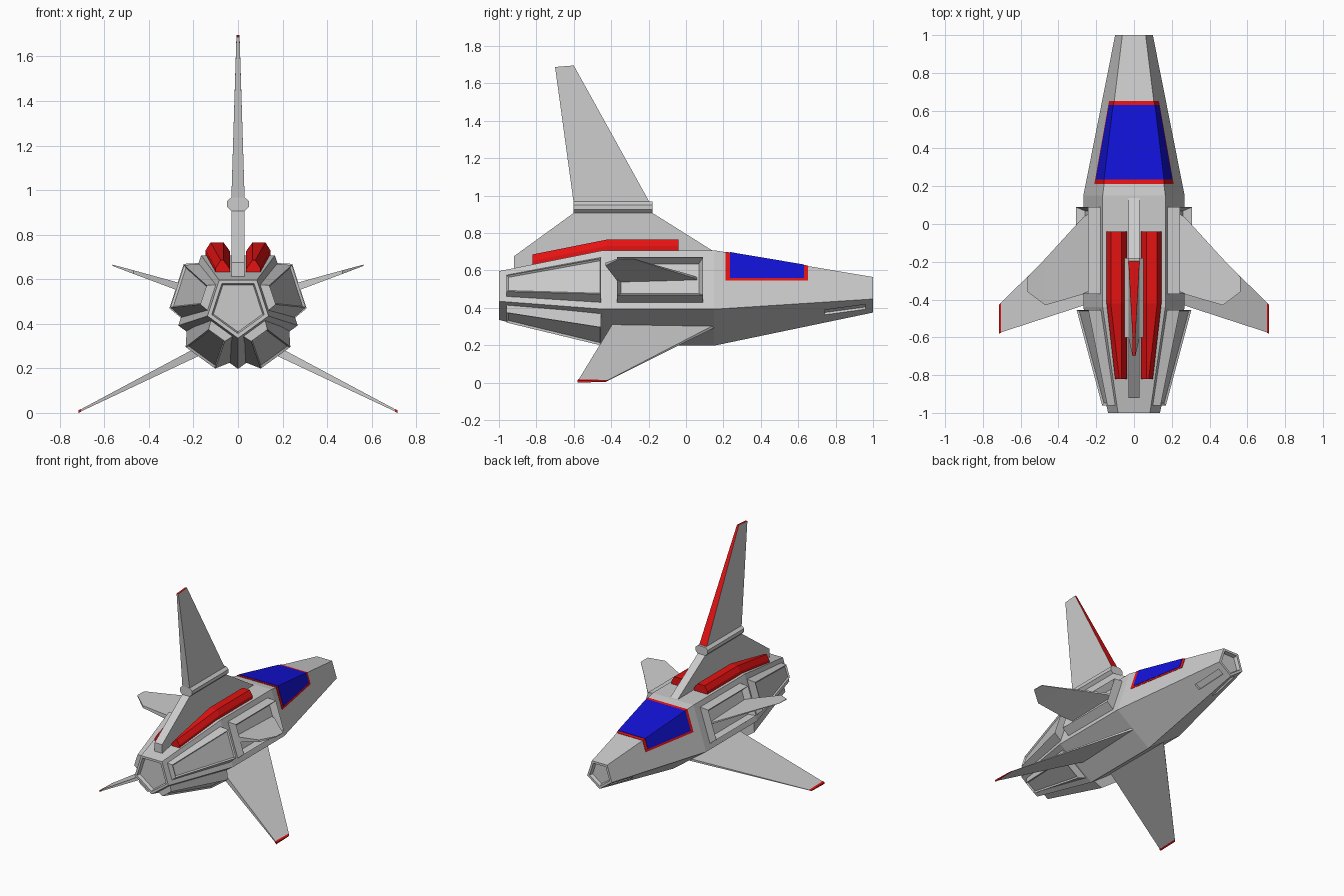
import bpy, bmesh
from math import sin, cos, radians
from mathutils import Vector

if "Cube" in bpy.data.objects:
    bpy.data.objects.remove(bpy.data.objects["Cube"])

AXIS = 0.484            # height of the hull axis
SIDES = ((1, "left"), (-1, "right"))


def material(name, rgb):
    m = bpy.data.materials.new(name)
    m.use_nodes = True
    m.diffuse_color = (*rgb, 1)
    m.node_tree.nodes["Principled BSDF"].inputs["Base Color"].default_value = (*rgb, 1)
    return m


GREY = material("hull grey", (0.6, 0.6, 0.6))
RED = material("trim red", (0.78, 0.006, 0.006))
BLUE = material("canopy blue", (0.006, 0.006, 0.68))


def loft(name, rings, mats, side=1, edit=None):
    """Skin equal rings of points, cap both ends, optionally edit the mesh."""
    bm = bmesh.new()
    rows = [[bm.verts.new((side * p[0], p[1], p[2])) for p in r] for r in rings]
    n = len(rows[0])
    for a, b in zip(rows, rows[1:]):
        for i in range(n):
            j = (i + 1) % n
            bm.faces.new((a[i], a[j], b[j], b[i]))
    bm.faces.new(rows[0])
    bm.faces.new(rows[-1])
    bmesh.ops.recalc_face_normals(bm, faces=bm.faces)
    bm.normal_update()
    if edit:
        edit(bm)
    me = bpy.data.meshes.new(name)
    bm.to_mesh(me)
    bm.free()
    for m in mats:
        me.materials.append(m)
    ob = bpy.data.objects.new(name, me)
    bpy.context.collection.objects.link(ob)
    return ob


def sink(bm, faces, width, depth):
    bmesh.ops.inset_individual(bm, faces=faces, thickness=width, depth=-depth)


def radius(y):
    """Circumradius of the five-sided hull at a station."""
    if y < -0.44:
        return 0.144 + 0.138 * (y + 1) / 0.56
    if y > 0.15:
        return 0.282 - 0.177 * (y - 0.15) / 0.85
    return 0.282


def penta(r, y):
    angles = [radians(-90 + 72 * i) for i in range(5)]
    return [(r * cos(a), y, AXIS + r * sin(a)) for a in angles]


def on_face(angle, d, t, y):
    """Point at distance d along a hull face's normal and t across it."""
    a = radians(angle)
    return (d * cos(a) - t * sin(a), y, AXIS + d * sin(a) + t * cos(a))


def block(angle, y, low, high, base, outer):
    """Trapezoid section standing on a hull face."""
    return [on_face(angle, low, -base, y), on_face(angle, high, -outer, y),
            on_face(angle, high, outer, y), on_face(angle, low, base, y)]


def sink_outer(angle, side, width, depth):
    n = Vector((side * cos(radians(angle)), 0, sin(radians(angle))))

    def edit(bm):
        sink(bm, [max(bm.faces, key=lambda f: f.normal.dot(n))], width, depth)
    return edit


# Hull with hollow nozzle and nose opening
def hull_ends(bm):
    for sign in (-1, 1):
        f = max(bm.faces, key=lambda f: f.normal.y * sign)
        bmesh.ops.inset_individual(bm, faces=[f], thickness=0.02)
        sink(bm, [f], 0.008, 0.025)


hull = loft("hull", [penta(radius(y), y) for y in (-1, -0.44, 0.15, 1)], [GREY], edit=hull_ends)

# Slots below the nose
for s, word in SIDES:
    cutter = loft(word + "_slot_cutter",
                  [block(-54, y, 0.809 * radius(y) - 0.015, 0.809 * radius(y) + 0.03, 0.022, 0.022)
                   for y in (0.74, 0.96)], [GREY], s)
    cutter.hide_render = True
    mod = hull.modifiers.new("slot", "BOOLEAN")
    mod.operation = "DIFFERENCE"
    mod.solver = "EXACT"
    mod.object = cutter
    bpy.context.view_layer.objects.active = hull
    bpy.ops.object.modifier_apply(modifier=mod.name)
    bpy.data.objects.remove(cutter)


# Canopy: red frame plate with the blue glass just above it
def canopy(name, y0, y1, low, lift, mat):
    rings = []
    for y in (y0, y1):
        ring = []
        for r, order in ((radius(y) + lift, 1), (radius(y) - 0.003, -1)):
            side, top = penta(r, y)[1:3]
            k = (low - side[2]) / (top[2] - side[2])
            edge = (side[0] + k * (top[0] - side[0]), y, low)
            strip = [edge, top, (-top[0], y, top[2]), (-edge[0], y, low)]
            ring += strip[::order]
        rings.append(ring)
    loft(name, rings, [mat])


canopy("canopy_frame", 0.212, 0.652, 0.55, 0.003, RED)
canopy("canopy_glass", 0.235, 0.63, 0.565, 0.006, BLUE)

# Dorsal pylon
outline = [(0.15, 0.705), (-0.18, 0.912), (-0.6, 0.912), (-0.92, 0.68), (-0.92, 0.6), (-0.44, 0.66)]
loft("dorsal_pylon", [[(x, y, z) for y, z in outline] for x in (-0.03, 0.03)], [GREY])

# Fin collar
collar = [(0.03, 0.91), (0.05, 0.93), (0.05, 0.955), (0.03, 0.972)]
collar += [(-x, z) for x, z in collar[::-1]]
loft("fin_collar", [[(x, y, z) for x, z in collar] for y in (-0.602, -0.18)], [GREY])


# Tail fin with red leading edge and tip
def fin_paint(bm):
    for f in bm.faces:
        f.material_index = int(f.normal.y > 0.3 or f.normal.z > 0.5)


loft("tail_fin", [[(-w, a, z), (w, a, z), (w, b, z2), (-w, b, z2)]
                  for w, a, b, z, z2 in ((0.03, -0.19, -0.6, 0.96, 0.96),
                                         (0.007, -0.6, -0.7, 1.7, 1.692))],
     [GREY, RED], edit=fin_paint)


def wing(name, stations, side, mat):
    """Stations: x, z, leading y, trailing y, half thickness."""
    rings = [[(x, a, z + h / 3), (x, b, z + h), (x, b, z - h), (x, a, z - h / 3)]
             for x, z, a, b, h in stations]
    loft(name, rings, [mat], side)


for s, word in SIDES:
    # Red pods along the spine
    rings = []
    for y, top, wide in ((-0.04, 0.77, 0.145), (-0.42, 0.77, 0.145), (-0.82, 0.69, 0.1)):
        rings.append([(0.036, y, top - 0.065), (0.036, y, top - 0.04), (0.065, y, top),
                      (wide - 0.022, y, top), (wide, y, top - 0.035), (wide, y, top - 0.065)])
    loft(word + "_spine_pod", rings, [RED], s)

    # Tapered engine panels around the rear
    for part, angle, outer in (("upper", 18, 0.1), ("lower", -54, 0.082)):
        loft(f"{word}_{part}_engine_panel",
             [block(angle, -0.96, 0.1, 0.163, 0.07, 0.045),
              block(angle, -0.455, 0.2, 0.287, 0.137, outer)],
             [GREY], s, sink_outer(angle, s, 0.012, 0.01))

    # Recessed wing housing
    loft(word + "_wing_housing",
         [block(18, y, 0.2, 0.29, 0.14, 0.105) for y in (-0.37, 0.09)],
         [GREY], s, sink_outer(18, s, 0.03, 0.045))

    # Small upper wing
    wing(word + "_upper_wing",
         [(0.2, 0.549, 0.08, -0.36, 0.022), (0.27, 0.572, 0.035, -0.372, 0.018),
          (0.47, 0.637, -0.184, -0.43, 0.008), (0.563, 0.667, -0.28, -0.36, 0.003)], s, GREY)

    # Large lower wing with red tip
    wing(word + "_lower_wing",
         [(0.1, 0.32, 0.18, -0.377, 0.024), (0.705, 0.016, -0.418, -0.574, 0.005)], s, GREY)
    wing(word + "_lower_wing_tip",
         [(0.704, 0.0165, -0.417, -0.577, 0.006), (0.716, 0.0105, -0.43, -0.58, 0.006)], s, RED)

# Stand the model on the ground
for ob in bpy.context.collection.objects:
    if ob.type == "MESH":
        ob.location.z -= 0.0045
